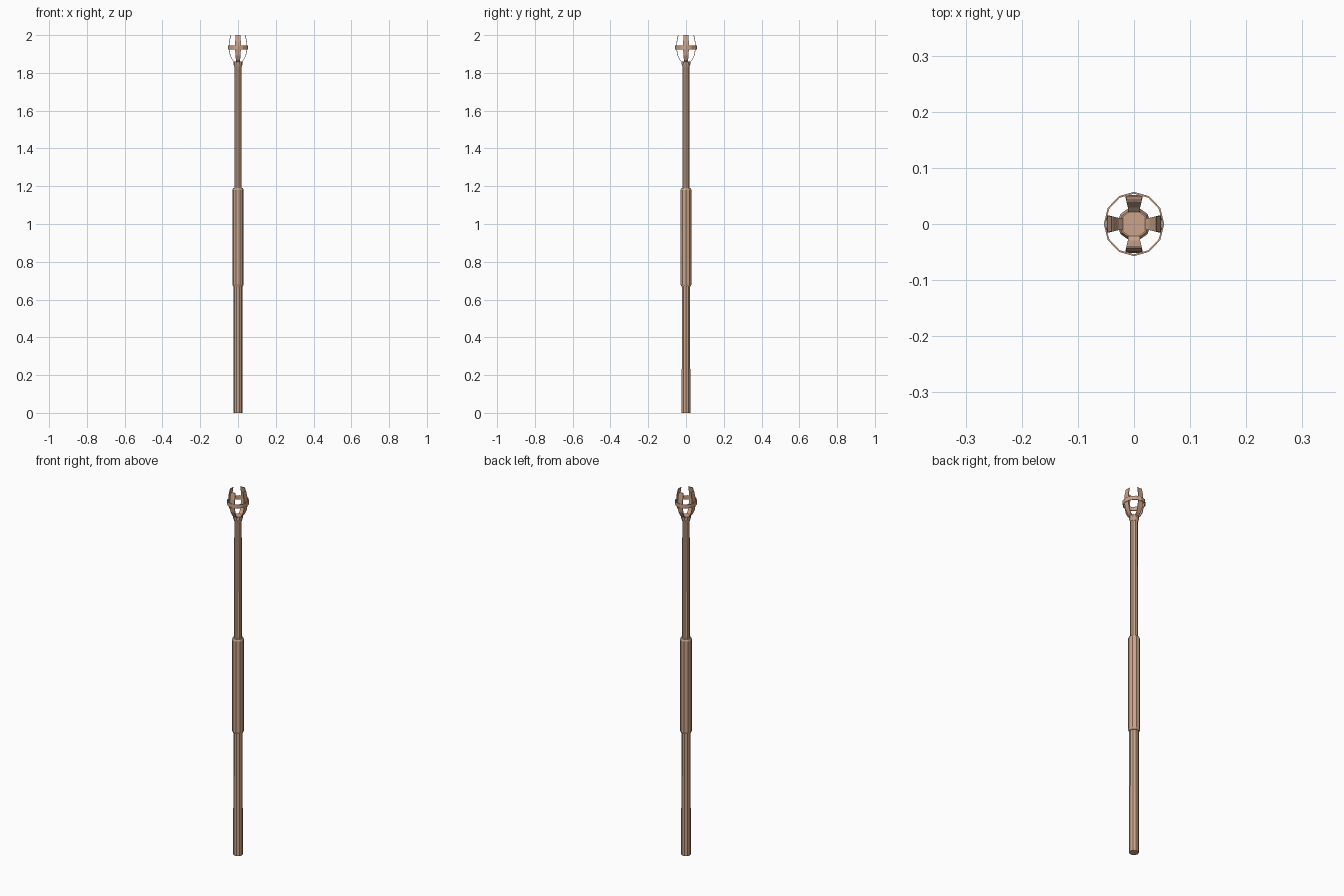
import bpy, bmesh, math
from mathutils import Matrix

if "Cube" in bpy.data.objects:
    bpy.data.objects.remove(bpy.data.objects["Cube"])

wood = bpy.data.materials.new("tan wood")
wood.diffuse_color = (0.60, 0.37, 0.25, 1)
wood.use_nodes = True
wood.node_tree.nodes["Principled BSDF"].inputs["Base Color"].default_value = wood.diffuse_color


def finish(bm, name):
    bmesh.ops.recalc_face_normals(bm, faces=bm.faces)
    me = bpy.data.meshes.new(name)
    bm.to_mesh(me)
    bm.free()
    me.materials.append(wood)
    ob = bpy.data.objects.new(name, me)
    bpy.context.collection.objects.link(ob)
    return ob


def lathe(name, profile, sides, closed=False, sy=1.0):
    """Spin (radius, z) points around z; cap the ends unless closed."""
    bm = bmesh.new()
    rings = [[bm.verts.new((r * math.cos(2 * math.pi * i / sides),
                            sy * r * math.sin(2 * math.pi * i / sides), z))
              for i in range(sides)] for r, z in profile]
    pairs = list(zip(rings, rings[1:]))
    if closed:
        pairs.append((rings[-1], rings[0]))
    else:
        bm.faces.new(rings[0])
        bm.faces.new(rings[-1])
    for a, b in pairs:
        for i in range(sides):
            j = (i + 1) % sides
            bm.faces.new((a[i], a[j], b[j], b[i]))
    return finish(bm, name)


# Shaft, grip and collar
lathe("lower_shaft", [(0.024, 0), (0.023, 0.68)], 10)
lathe("grip", [(0.026, 0.67), (0.030, 0.68), (0.030, 1.18), (0.026, 1.19)], 10)
lathe("upper_shaft", [(0.0195, 1.18), (0.0185, 1.84)], 10)
lathe("collar", [(0.019, 1.83), (0.024, 1.845), (0.024, 1.86)], 10)

# Ring band around the claws
lathe("head_ring", [(0.054, 1.923), (0.054, 1.944), (0.051, 1.944), (0.051, 1.923)],
      12, closed=True, sy=1.06)

# Four curved claws: (radius, z, half width) along a thin strip
path = [(0.018, 1.855, 0.010), (0.031, 1.868, 0.011), (0.043, 1.893, 0.014),
        (0.049, 1.93, 0.015), (0.047, 1.965, 0.015), (0.040, 2.0, 0.013)]
for k in range(4):
    bm = bmesh.new()
    loops = []
    for r, z, w in path:
        loops.append([bm.verts.new(p) for p in
                      ((r, -w, z), (r, w, z), (r - 0.003, w, z), (r - 0.003, -w, z))])
    for a, b in zip(loops, loops[1:]):
        for i in range(4):
            j = (i + 1) % 4
            bm.faces.new((a[i], a[j], b[j], b[i]))
    bm.faces.new(loops[0])
    bm.faces.new(loops[-1])
    grow = 1.06 if k % 2 else 1.0
    bmesh.ops.transform(bm, verts=bm.verts,
                        matrix=Matrix.Rotation(k * math.pi / 2, 4, 'Z') @ Matrix.Diagonal((grow, 1, 1, 1)))
    finish(bm, f"claw_{k + 1}")
